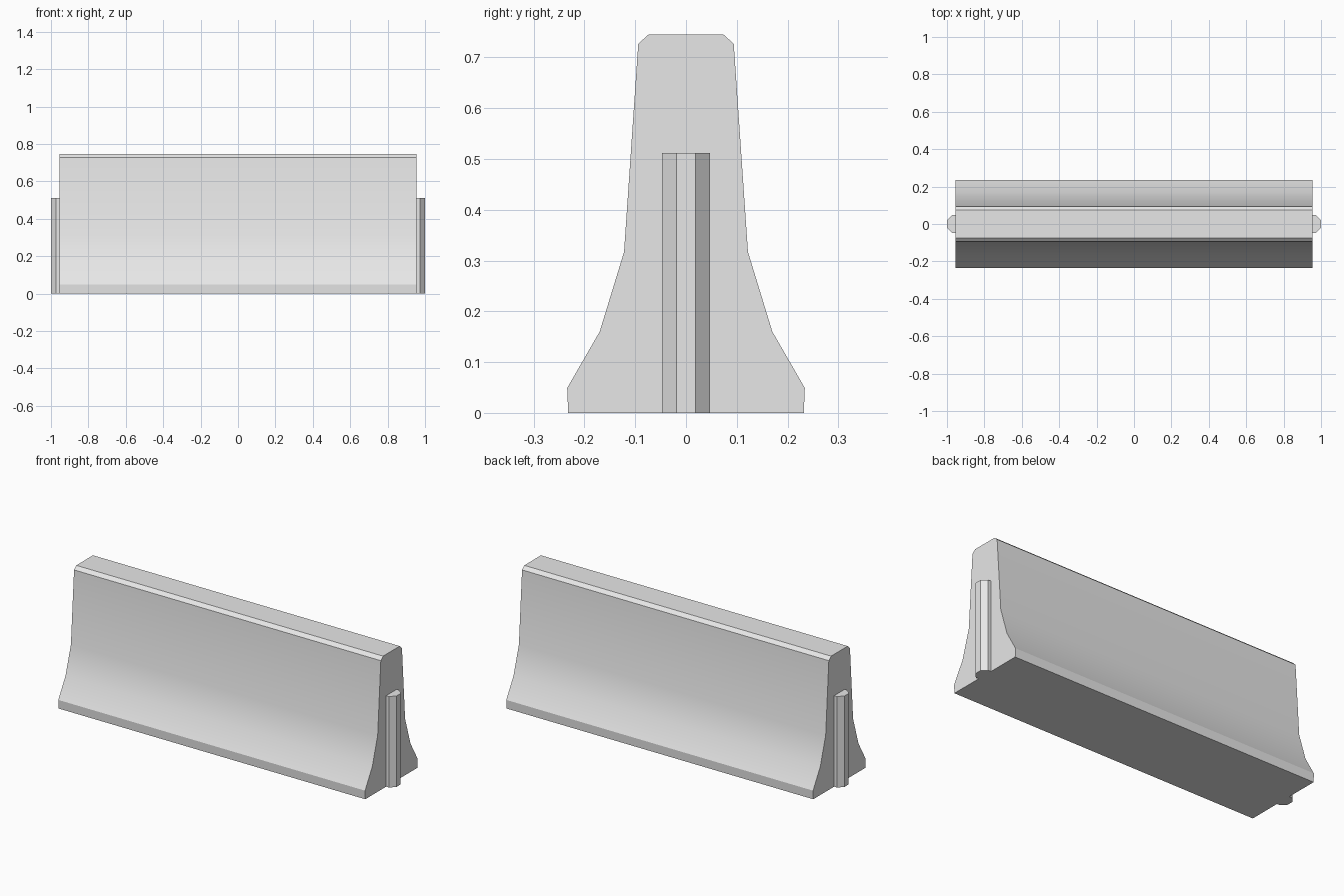
import bpy, bmesh, math

cube = bpy.data.objects.get("Cube")
if cube:
    bpy.data.objects.remove(cube, do_unlink=True)

concrete = bpy.data.materials.new("concrete_grey")
concrete.use_nodes = True
colour = (0.8, 0.8, 0.8, 1)
concrete.diffuse_color = colour
concrete.node_tree.nodes["Principled BSDF"].inputs["Base Color"].default_value = colour


def extrude_profile(name, points, offset):
    """Make a closed prism by pushing a flat outline along an offset."""
    bm = bmesh.new()
    face = bm.faces.new([bm.verts.new(p) for p in points])
    result = bmesh.ops.extrude_face_region(bm, geom=[face], use_keep_orig=True)
    moved = [v for v in result["geom"] if isinstance(v, bmesh.types.BMVert)]
    bmesh.ops.translate(bm, verts=moved, vec=offset)
    bmesh.ops.recalc_face_normals(bm, faces=bm.faces)
    mesh = bpy.data.meshes.new(name)
    bm.to_mesh(mesh)
    bm.free()
    mesh.materials.append(concrete)
    obj = bpy.data.objects.new(name, mesh)
    bpy.context.collection.objects.link(obj)
    return obj


# Barrier wall: mirrored half profile, swept along its length
END = 0.955
half = [(0.232, 0), (0.234, 0.049), (0.17, 0.16), (0.122, 0.317),
        (0.094, 0.727), (0.074, 0.745)]
outline = half + [(-y, z) for y, z in reversed(half)]
wall = extrude_profile("barrier_wall", [(-END, y, z) for y, z in outline],
                       (2 * END, 0, 0))
bpy.ops.object.select_all(action="DESELECT")
wall.select_set(True)
bpy.context.view_layer.objects.active = wall
bpy.ops.object.shade_smooth_by_angle(angle=math.radians(25))

# Chamfered interlocking keys on both ends
key = [(END, -0.047), (0.973, -0.047), (1, -0.019),
       (1, 0.019), (0.973, 0.047), (END, 0.047)]
for name, side in (("left_end_key", 1), ("right_end_key", -1)):
    extrude_profile(name, [(side * x, y, 0) for x, y in key], (0, 0, 0.512))
